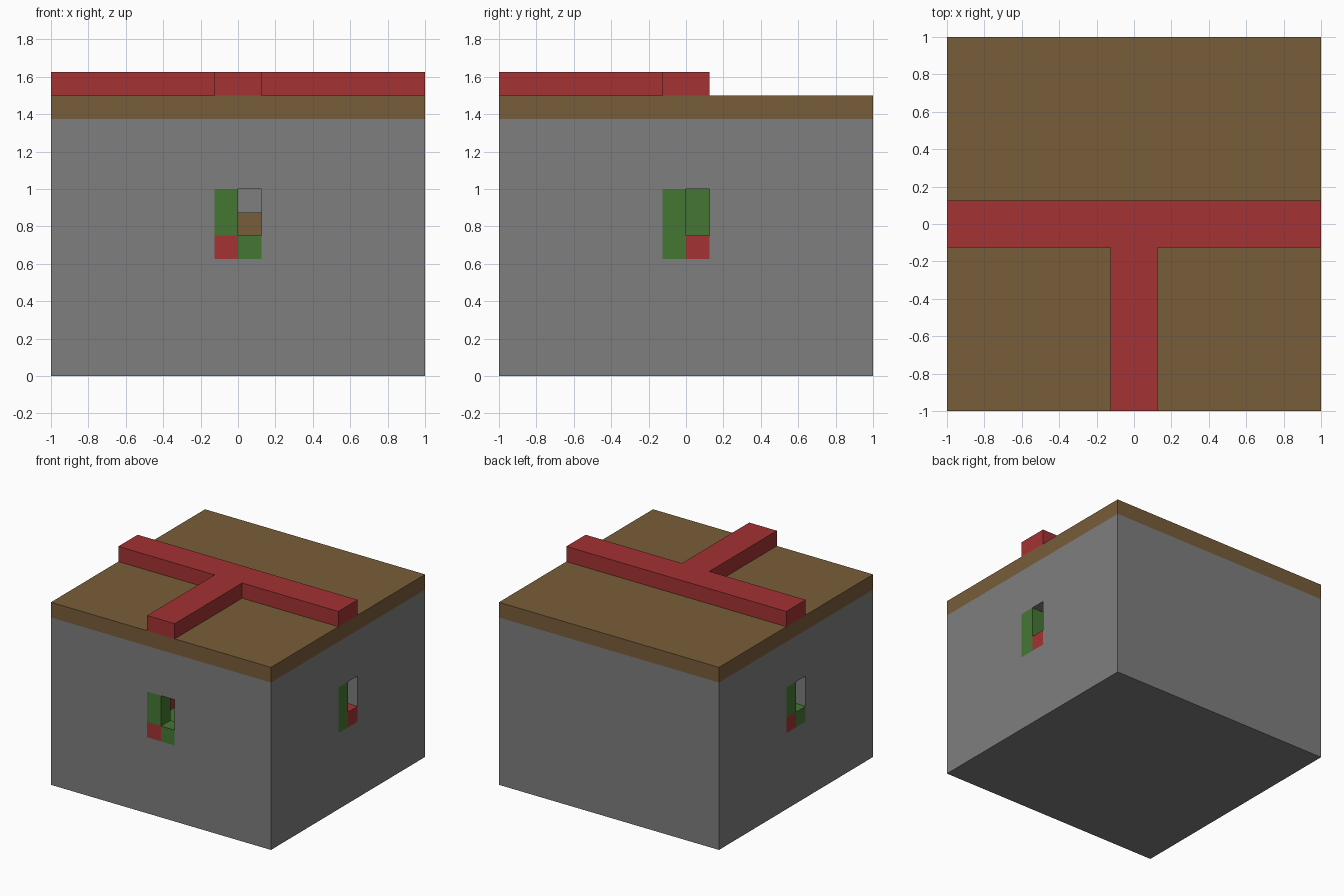
import bpy
import bmesh
from math import radians
from mathutils import Matrix, Vector

cube = bpy.data.objects.get("Cube")
if cube:
    bpy.data.objects.remove(cube, do_unlink=True)

U = 0.125        # one block
ROOF = 11 * U    # underside of the roof
INNER = 1 - U    # inner face of the walls


def material(name, rgb):
    m = bpy.data.materials.new(name)
    m.use_nodes = True
    m.diffuse_color = (*rgb, 1)
    m.node_tree.nodes["Principled BSDF"].inputs["Base Color"].default_value = (*rgb, 1)
    return m


stone = material("stone_grey", (0.21, 0.21, 0.21))
wood = material("wood_brown", (0.19, 0.11, 0.042))
red = material("red", (0.37, 0.032, 0.033))
green = material("green", (0.06, 0.185, 0.034))


def finish(bm, name, mat, angle=0):
    bmesh.ops.rotate(bm, verts=bm.verts, cent=(0, 0, 0),
                     matrix=Matrix.Rotation(radians(angle), 3, 'Z'))
    bmesh.ops.recalc_face_normals(bm, faces=bm.faces)
    mesh = bpy.data.meshes.new(name)
    bm.to_mesh(mesh)
    bm.free()
    mesh.materials.append(mat)
    obj = bpy.data.objects.new(name, mesh)
    bpy.context.collection.objects.link(obj)
    return obj


def boxes(name, mat, bounds, angle=0):
    """Join boxes given as (low corner, high corner) into one object."""
    bm = bmesh.new()
    for lo, hi in bounds:
        lo, hi = Vector(lo), Vector(hi)
        place = Matrix.Translation((lo + hi) / 2) @ Matrix.Diagonal((*(hi - lo), 1))
        bmesh.ops.create_cube(bm, size=1, matrix=place)
    return finish(bm, name, mat, angle)


def wall_piece(u0, u1, z0, z1):
    """Bounds of a piece in the front wall, before turning."""
    return (u0, -1, z0), (u1, -INNER, z1)


# Base slab, green floor covering, roof slab
boxes("base", stone, [((-1, -1, 0), (1, 1, U))])
boxes("floor_covering", green, [((-INNER, -INNER, U), (INNER, INNER, U + 0.005))])
boxes("roof", wood, [((-1, -1, ROOF), (1, 1, ROOF + U))])

# Walls with a framed opening; the front wall spans the corners
sill, ledge, lintel = 5 * U, 6 * U, 8 * U
for side, angle, half in (("front", 0, 1), ("right", 90, INNER), ("left", -90, INNER)):
    boxes(side + "_wall", stone, [
        wall_piece(-half, -U, U, ROOF),
        wall_piece(U, half, U, ROOF),
        wall_piece(-U, U, U, sill),
        wall_piece(-U, U, lintel, ROOF)], angle)
    tall = wall_piece(-U, 0, ledge, lintel)
    low_a = wall_piece(-U, 0, sill, ledge)
    low_b = wall_piece(0, U, sill, ledge)
    if side == "right":
        low_a, low_b = low_b, low_a
    boxes(side + "_window_green", green, [tall, low_b], angle)
    boxes(side + "_window_red", red, [low_a], angle)
boxes("back_wall", stone, [((-1, INNER, U), (1, 1, ROOF))])

# Interior: brown shelf on the back wall, red skirting on the side wall
boxes("shelf", wood, [((-2 * U, INNER - U, ledge), (2 * U, INNER, ledge + U))])
boxes("skirting", red, [((-INNER, -INNER, U), (-INNER + 0.008, INNER, 2 * U))])

# T-shaped red ridge on the roof
bm = bmesh.new()
outline = [(-1, U), (-1, -U), (-U, -U), (-U, -1), (U, -1), (U, -U), (1, -U), (1, U)]
face = bm.faces.new([bm.verts.new((x, y, ROOF + U)) for x, y in outline])
raised = bmesh.ops.extrude_face_region(bm, geom=[face], use_keep_orig=True)["geom"]
bmesh.ops.translate(bm, vec=(0, 0, U),
                    verts=[g for g in raised if isinstance(g, bmesh.types.BMVert)])
finish(bm, "roof_ridge", red)
